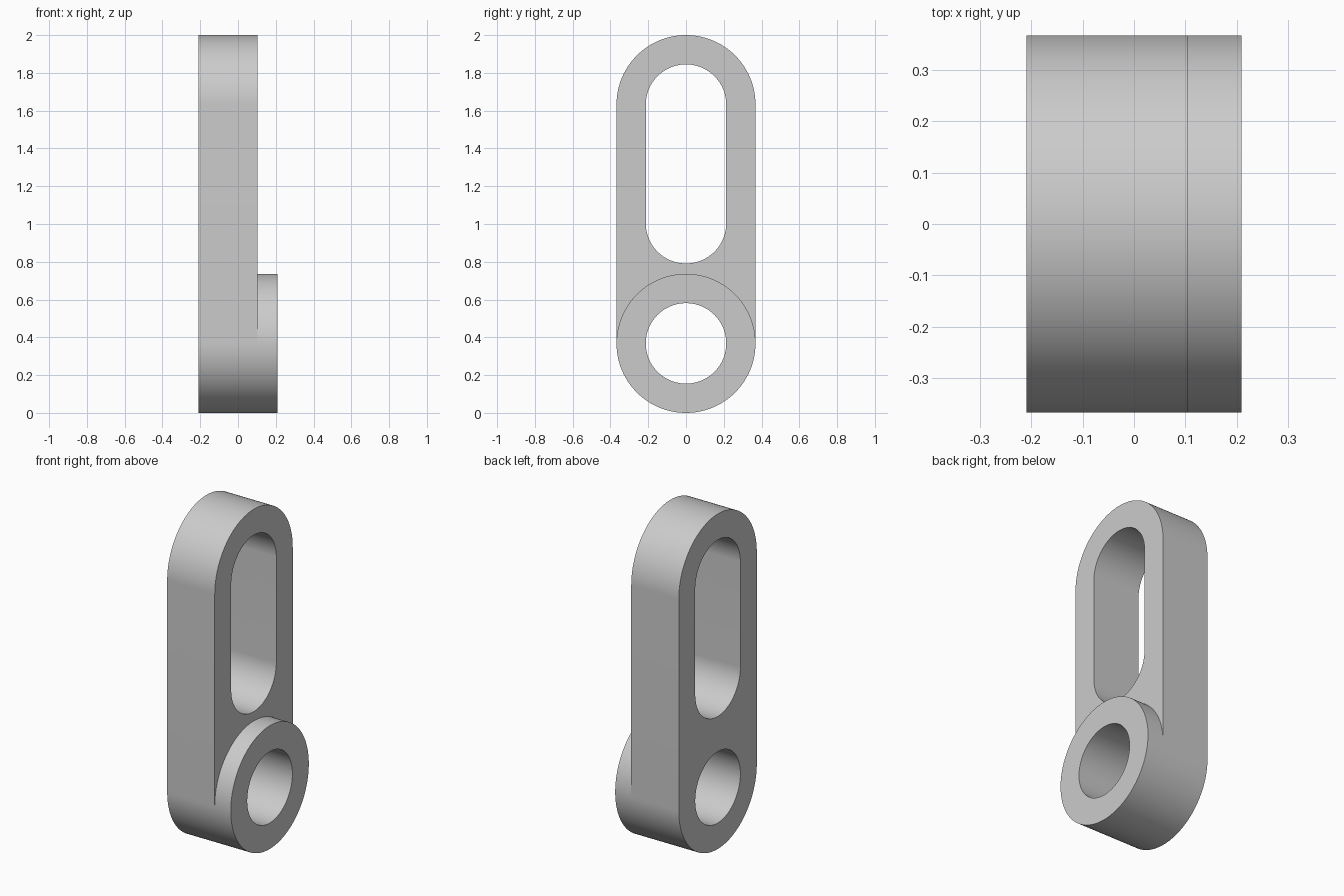
import bpy, bmesh
from math import sin, cos, pi, radians
from mathutils import Vector

cube = bpy.data.objects.get("Cube")
if cube:
    bpy.data.objects.remove(cube, do_unlink=True)

OUTER, INNER = 0.368, 0.213          # outside and opening radii
X_BACK, PLATE, BOSS = -0.21, 0.314, 0.106
Z_BOSS, Z_SLOT, Z_TOP = OUTER, 1.004, 2 - OUTER
N = 64                               # segments per half circle


def arc(z, r, start, end):
    """Arc points in the y-z plane, angles in half turns."""
    steps = round(N * abs(end - start))
    return [Vector((X_BACK, r * cos(pi * (start + (end - start) * i / steps)),
                    z + r * sin(pi * (start + (end - start) * i / steps))))
            for i in range(steps + 1)]


def fill(bm, *loops):
    """Fill a flat outline with its openings."""
    edges = []
    for pts in loops:
        vs = [bm.verts.new(p) for p in pts]
        edges += [bm.edges.new((a, b)) for a, b in zip(vs, vs[1:] + vs[:1])]
    out = bmesh.ops.triangle_fill(bm, edges=edges, use_beauty=True, normal=(1, 0, 0))
    return [f for f in out["geom"] if isinstance(f, bmesh.types.BMFace)]


def extrude(bm, faces, depth):
    out = bmesh.ops.extrude_face_region(bm, geom=faces)
    verts = [v for v in out["geom"] if isinstance(v, bmesh.types.BMVert)]
    bmesh.ops.translate(bm, verts=verts, vec=(depth, 0, 0))


bm = bmesh.new()
# Boss ring and the slotted arm above it, sharing the ring's upper arc
fill(bm, arc(Z_BOSS, OUTER, 0, 2)[:-1], arc(Z_BOSS, INNER, 0, 2)[:-1])
fill(bm, arc(Z_TOP, OUTER, 0, 1) + arc(Z_BOSS, OUTER, 1, 0),
     arc(Z_TOP, INNER, 0, 1) + arc(Z_SLOT, INNER, 1, 2))
bmesh.ops.remove_doubles(bm, verts=bm.verts, dist=1e-5)
bmesh.ops.recalc_face_normals(bm, faces=bm.faces)

# Plate thickness, then the raised boss
extrude(bm, bm.faces[:], PLATE)
ring = [f for f in bm.faces
        if all(v.co.x > X_BACK + PLATE - 1e-4
               and Vector((v.co.y, v.co.z - Z_BOSS)).length < OUTER + 1e-4
               for v in f.verts)]
extrude(bm, ring, BOSS)
bmesh.ops.recalc_face_normals(bm, faces=bm.faces)

mesh = bpy.data.meshes.new("slotted_link")
bm.to_mesh(mesh)
bm.free()
link = bpy.data.objects.new("slotted_link", mesh)
bpy.context.collection.objects.link(link)

# Plain grey
grey = bpy.data.materials.new("light_grey")
grey.use_nodes = True
colour = (0.6, 0.6, 0.6, 1)
grey.diffuse_color = colour
grey.node_tree.nodes["Principled BSDF"].inputs["Base Color"].default_value = colour
mesh.materials.append(grey)

bpy.ops.object.select_all(action="DESELECT")
link.select_set(True)
bpy.context.view_layer.objects.active = link
bpy.ops.object.shade_smooth_by_angle(angle=radians(30))
